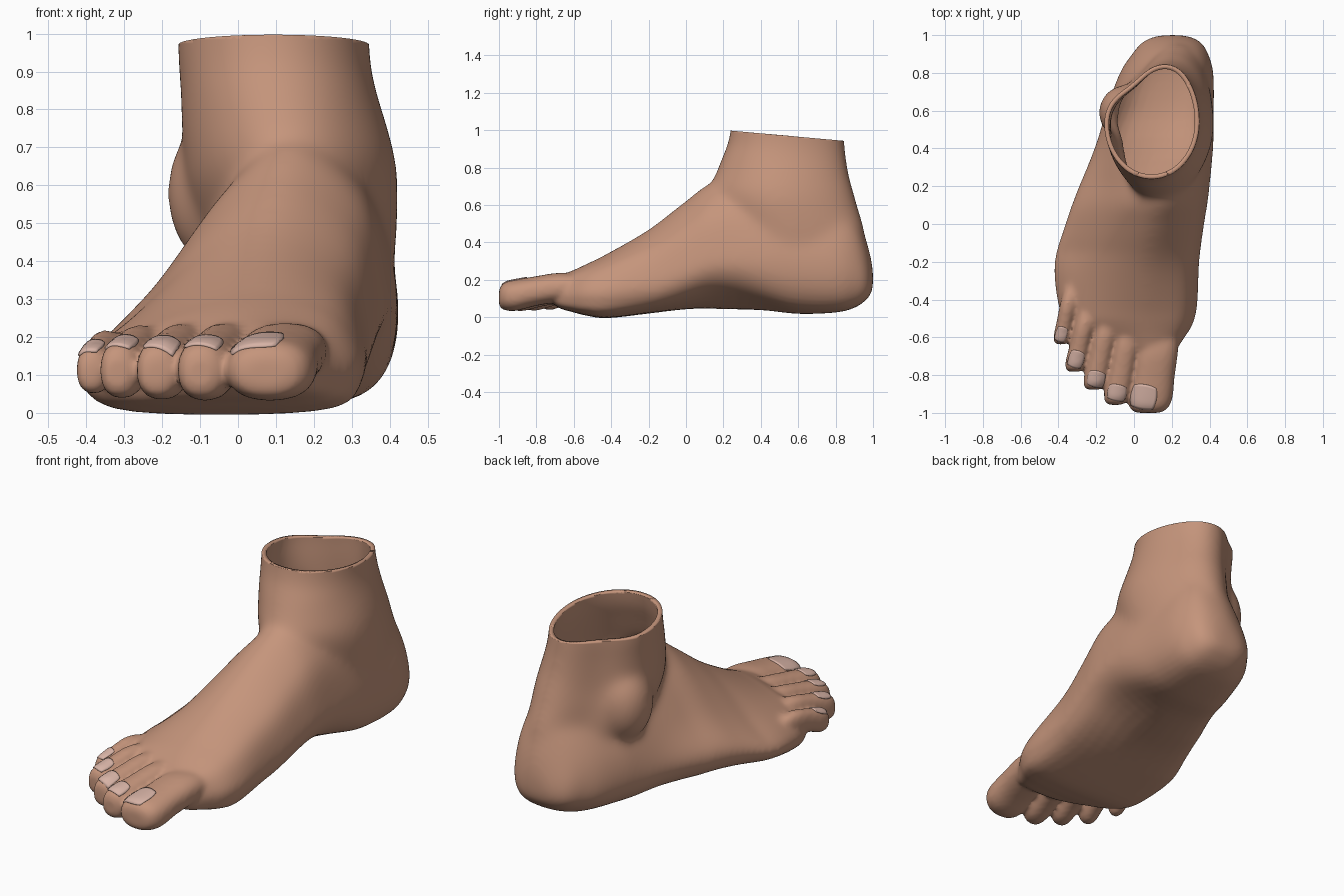
import bpy, bmesh, math
from mathutils import Vector
from mathutils.bvhtree import BVHTree

if "Cube" in bpy.data.objects:
    bpy.data.objects.remove(bpy.data.objects["Cube"])


def material(name, rgb):
    m = bpy.data.materials.new(name)
    m.use_nodes = True
    m.diffuse_color = (*rgb, 1)
    bsdf = m.node_tree.nodes["Principled BSDF"]
    bsdf.inputs["Base Color"].default_value = (*rgb, 1)
    bsdf.inputs["Roughness"].default_value = 0.7
    return m


skin = material("skin brown", (0.56, 0.30, 0.20))
nail = material("nail pink", (0.68, 0.45, 0.38))


def ramp(x, low, high):
    return min(max((x - low) / (high - low), 0), 1)


def spline(pts, steps, closed=False):
    """Catmull-Rom curve through tuples of any length."""
    n, out = len(pts), []
    for i in range(n if closed else n - 1):
        ids = [i - 1, i, i + 1, i + 2]
        a, b, c, d = [Vector(pts[k % n] if closed else pts[min(max(k, 0), n - 1)]) for k in ids]
        for s in range(steps):
            t = s / steps
            out.append(b + (c - a) * (t / 2) + (a * 2 - b * 5 + c * 4 - d) * (t * t / 2)
                       + (b * 3 - a - c * 3 + d) * (t ** 3 / 2))
    return out if closed else out + [Vector(pts[-1])]


def loft(bm, rings):
    """Skin a list of equal-length rings into a capped solid."""
    rows = [[bm.verts.new(p) for p in r] for r in rings]
    n = len(rows[0])
    faces = [bm.faces.new(rows[0]), bm.faces.new(rows[-1])]
    for a, b in zip(rows, rows[1:]):
        faces += [bm.faces.new((a[i], a[(i + 1) % n], b[(i + 1) % n], b[i])) for i in range(n)]
    bmesh.ops.recalc_face_normals(bm, faces=faces)


def ellipsoid(bm, centre, radii):
    made = bmesh.ops.create_uvsphere(bm, u_segments=24, v_segments=16, radius=1)["verts"]
    for v in made:
        v.co = Vector(centre) + Vector([v.co[i] * radii[i] for i in range(3)])


def baked(ob):
    """Mesh with the modifiers applied; the modifiers are then removed."""
    mesh = bpy.data.meshes.new_from_object(ob.evaluated_get(bpy.context.evaluated_depsgraph_get()))
    ob.modifiers.clear()
    ob.data = mesh
    return mesh


bm = bmesh.new()

# Sole, instep and heel: cross-sections along y (y, x left, x right, z low, z high)
stations = [(-0.71, -0.06, 0.19, 0.07, 0.2), (-0.67, -0.12, 0.222, 0.045, 0.225),
            (-0.61, -0.23, 0.262, 0.028, 0.248),
            (-0.53, -0.345, 0.312, 0.008, 0.285), (-0.42, -0.4, 0.337, -0.005, 0.34),
            (-0.2, -0.42, 0.347, 0.02, 0.47), (0, -0.364, 0.374, 0.045, 0.625),
            (0.15, -0.312, 0.398, 0.05, 0.725), (0.4, -0.214, 0.418, 0.04, 0.72),
            (0.6, -0.15, 0.418, 0.018, 0.7), (0.8, -0.075, 0.416, 0.025, 0.66),
            (0.9, -0.01, 0.39, 0.05, 0.58), (0.96, 0.04, 0.355, 0.09, 0.43),
            (0.99, 0.1, 0.3, 0.13, 0.32), (1.0, 0.15, 0.25, 0.17, 0.26)]
ball = [(0.08, 0.06), (0.5, 0), (0.9, 0.06), (0.99, 0.3), (0.98, 0.58),
        (0.87, 0.88), (0.63, 1), (0.38, 0.9), (0.14, 0.68), (0, 0.34)]
instep = [(0.12, 0.03), (0.5, 0), (0.85, 0.04), (0.98, 0.18), (0.99, 0.44),
          (0.91, 0.78), (0.65, 1), (0.41, 0.82), (0.18, 0.47), (0, 0.21)]
heel = [(0.2, 0.04), (0.5, 0), (0.82, 0.04), (0.98, 0.2), (1, 0.48),
        (0.86, 0.82), (0.55, 1), (0.3, 0.82), (0.05, 0.48), (0.01, 0.2)]
rings = []
for y, xl, xr, zl, zh in spline(stations, 4):
    front, rear = 1 - ramp(y, -0.5, -0.15), ramp(y, 0.2, 0.65)
    arch = 0.1 * math.exp(-((y - 0.2) / 0.25) ** 2)
    section = []
    for i, (f, m, r) in enumerate(zip(ball, instep, heel)):
        u, v = (f[k] * front + m[k] * (1 - front - rear) + r[k] * rear for k in (0, 1))
        section.append((u, v + (arch if i in (2, 3) else 0)))
    rings.append([(xl + (xr - xl) * u, y, zl + (zh - zl) * v) for u, v in spline(section, 4, True)])
loft(bm, rings)

# Ankle: rings up z (z, x left, x right, y front, y back), grooved behind the outer ankle bone
levels = [(0.3, -0.05, 0.4, 0.2, 0.95), (0.45, -0.09, 0.417, 0.17, 0.958), (0.6, -0.135, 0.422, 0.12, 0.917),
          (0.68, -0.143, 0.413, 0.12, 0.895), (0.76, -0.15, 0.392, 0.155, 0.873),
          (0.86, -0.153, 0.362, 0.195, 0.857), (0.96, -0.16, 0.347, 0.23, 0.847),
          (1.2, -0.16, 0.345, 0.265, 0.825)]
rings = []
for z, xl, xr, yf, yb in spline(levels, 4):
    ring = []
    low = 1 - ramp(z, 0.6, 0.85)
    for i in range(48):
        a = 2 * math.pi * i / 48
        k = 1 - 0.13 * math.exp(-((a - 2.3) / 0.35) ** 2)
        c, s = k * math.cos(a), k * math.sin(a)
        back, fore = max(s, 0) ** 2, max(-s, 0) ** 2
        x = (xl + xr) / 2 + (xr - xl) / 2 * c * (1 - 0.15 * back - 0.25 * low * fore) + 0.065 * back
        ring.append((x, (yf + yb) / 2 + (yb - yf) / 2 * s, z))
    rings.append(ring)
loft(bm, rings)

# Outer ankle bone
ellipsoid(bm, (-0.035, 0.59, 0.58), (0.154, 0.15, 0.21))

# Toes: tip x, tip y, root x, root y, half width, half height
toes = [(0.075, -1.0, 0.15, -0.5, 0.115, 0.082), (-0.1, -0.957, 0.0, -0.45, 0.071, 0.082),
        (-0.215, -0.877, -0.115, -0.42, 0.064, 0.08), (-0.318, -0.782, -0.23, -0.4, 0.056, 0.076),
        (-0.388, -0.637, -0.33, -0.32, 0.045, 0.064)]
shape = [(0, 0.4, 0.105), (0.015, 0.68, 0.107), (0.07, 0.92, 0.112), (0.18, 1.02, 0.117),
         (0.38, 0.97, 0.138), (0.62, 0.96, 0.158), (0.8, 0.88, 0.16), (1, 0.7, 0.15)]


def boxy(x):
    return math.copysign(abs(x) ** 0.85, x)


for tx, ty, rx, ry, w, h in toes:
    rings = []
    for t, k, zc in spline(shape, 3):
        cx, cy = tx + (rx - tx) * t, ty + (ry - ty) * t
        rings.append([(cx + w * k * boxy(math.cos(a)), cy, zc + h * k * boxy(math.sin(a)))
                      for a in (2 * math.pi * i / 24 for i in range(24))])
    loft(bm, rings)

# Fuse the parts into one skin
mesh = bpy.data.meshes.new("foot")
bm.to_mesh(mesh)
bm.free()
foot = bpy.data.objects.new("foot", mesh)
bpy.context.collection.objects.link(foot)
fuse = foot.modifiers.new("fuse", "REMESH")
fuse.mode, fuse.voxel_size = "VOXEL", 0.011
relax = foot.modifiers.new("relax", "SMOOTH")
relax.factor, relax.iterations = 0.5, 6
fused = baked(foot)

# Blend the ankle into the instep and heel, and the toe roots into the forefoot
blend = foot.vertex_groups.new(name="blend")
for v in fused.vertices:
    roots = 0.25 * ramp(v.co.y + 0.45 * v.co.x, -0.72, -0.6)
    upper = ramp(v.co.y, -0.55, -0.15)
    blend.add([v.index], max(roots, upper) * ramp(v.co.z, 0.1, 0.3), "REPLACE")
soften = foot.modifiers.new("soften", "SMOOTH")
soften.factor, soften.iterations, soften.vertex_group = 0.5, 80, "blend"
fused = baked(foot)

# Cut the ankle open, then give the skin its thickness
bm = bmesh.new()
bm.from_mesh(fused)
bmesh.ops.bisect_plane(bm, geom=bm.verts[:] + bm.edges[:] + bm.faces[:], plane_co=(0, 0.24, 0.997),
                       plane_no=(0, 0.09, 1), clear_outer=True)
tree = BVHTree.FromBMesh(bm)
bm.to_mesh(fused)
bm.free()
fused.materials.clear()
fused.materials.append(skin)
wall = foot.modifiers.new("wall", "SOLIDIFY")
wall.thickness, wall.offset = 0.024, -1

# Nails: thin rounded plates laid on the toes (x, y, half width, half length, turn)
nails = [("big", 0.052, -0.915, 0.068, 0.066, -0.17), ("second", -0.09, -0.892, 0.048, 0.043, -0.2),
         ("third", -0.2, -0.82, 0.045, 0.043, -0.25), ("fourth", -0.306, -0.715, 0.038, 0.046, -0.3),
         ("little", -0.385, -0.583, 0.028, 0.04, -0.3)]
objects = [foot]
for name, nx, ny, w, l, turn in nails:
    bm = bmesh.new()
    bmesh.ops.create_grid(bm, x_segments=10, y_segments=10, size=1)
    for v in bm.verts:
        u, q = v.co.x * math.sqrt(1 - v.co.y ** 2 * 0.3), v.co.y * math.sqrt(1 - v.co.x ** 2 * 0.3)
        x = nx + u * w * math.cos(turn) - q * l * math.sin(turn)
        y = ny + u * w * math.sin(turn) + q * l * math.cos(turn)
        hit, normal, _, _ = tree.ray_cast(Vector((x, y, 0.6)), Vector((0, 0, -1)))
        v.co = hit + normal * 0.005 if hit else (x, y, 0.13)
    mesh = bpy.data.meshes.new(name + "_toenail")
    bm.to_mesh(mesh)
    bm.free()
    mesh.materials.append(nail)
    plate = bpy.data.objects.new(name + "_toenail", mesh)
    bpy.context.collection.objects.link(plate)
    thick = plate.modifiers.new("thickness", "SOLIDIFY")
    thick.thickness, thick.offset = 0.008, -1
    objects.append(plate)

# Smooth shading with sharp rims
bpy.ops.object.select_all(action="DESELECT")
for ob in objects:
    ob.select_set(True)
bpy.context.view_layer.objects.active = foot
bpy.ops.object.shade_smooth_by_angle(angle=math.radians(50))
